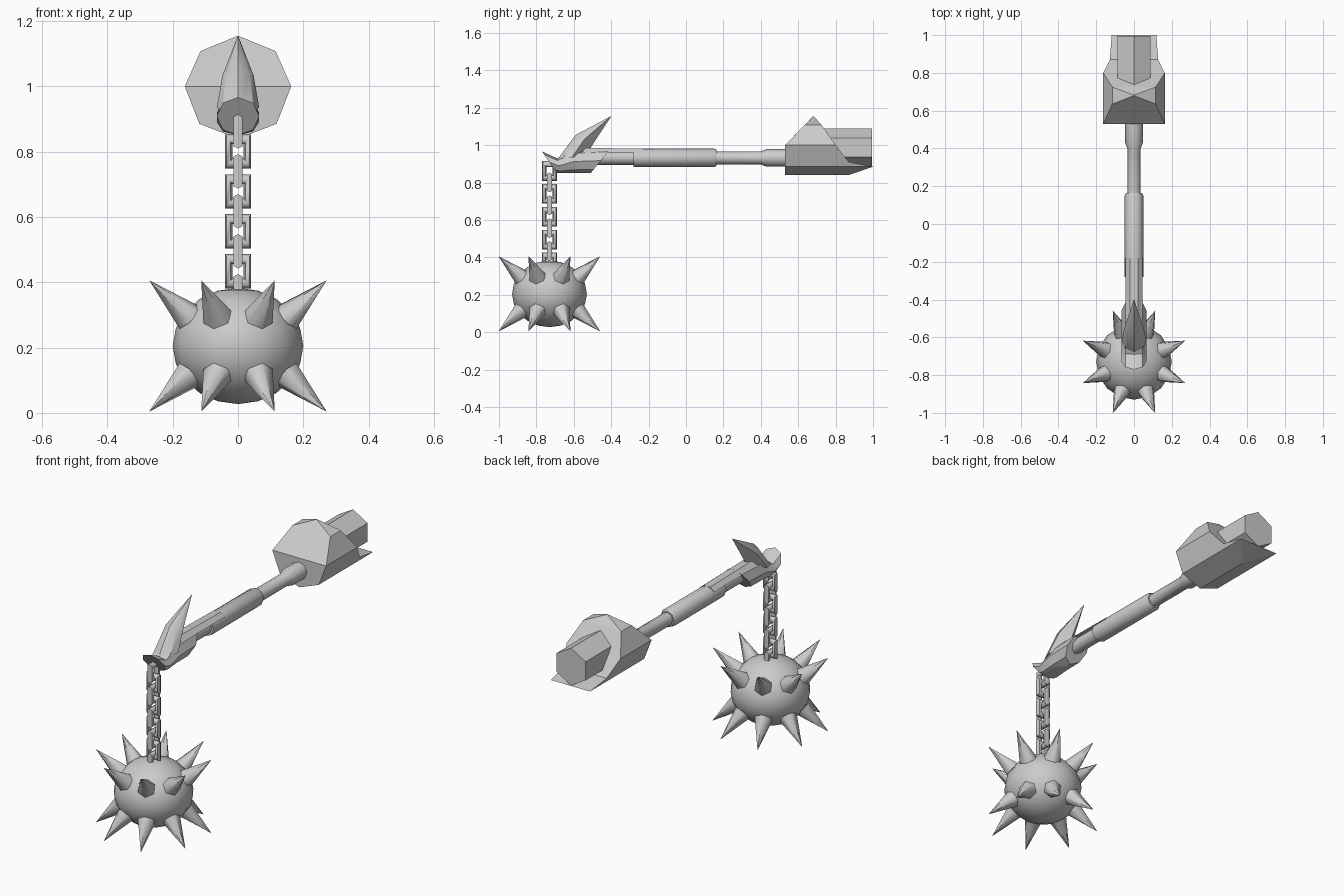
import bpy, bmesh, math
from mathutils import Vector, Matrix

if "Cube" in bpy.data.objects:
    bpy.data.objects.remove(bpy.data.objects["Cube"])

grey = bpy.data.materials.new("plain_grey")
grey.diffuse_color = (0.6, 0.6, 0.6, 1)
grey.use_nodes = True
grey.node_tree.nodes["Principled BSDF"].inputs["Base Color"].default_value = grey.diffuse_color


def finish(name, bm, smooth=None):
    bmesh.ops.recalc_face_normals(bm, faces=bm.faces[:])
    me = bpy.data.meshes.new(name)
    bm.to_mesh(me)
    bm.free()
    ob = bpy.data.objects.new(name, me)
    bpy.context.collection.objects.link(ob)
    me.materials.append(grey)
    if smooth:
        bpy.ops.object.select_all(action='DESELECT')
        ob.select_set(True)
        bpy.context.view_layer.objects.active = ob
        bpy.ops.object.shade_smooth_by_angle(angle=math.radians(smooth))
    return ob


def loft(name, rings, smooth=None):
    """Skin equal-length rings of points and cap both ends."""
    bm = bmesh.new()
    vs = [[bm.verts.new(p) for p in r] for r in rings]
    n = len(vs[0])
    for a, b in zip(vs, vs[1:]):
        for i in range(n):
            j = (i + 1) % n
            bm.faces.new((a[i], a[j], b[j], b[i]))
    bm.faces.new(vs[0])
    bm.faces.new(vs[-1])
    return finish(name, bm, smooth)


def ring(y, r, z, n=8):
    return [(r * math.sin(math.tau * i / n), y, z + r * math.cos(math.tau * i / n)) for i in range(n)]


BALL = Vector((0, -0.73, 0.205))

# Spiked ball
bm = bmesh.new()
bmesh.ops.create_uvsphere(bm, u_segments=16, v_segments=10, radius=0.2,
                          matrix=Matrix.Translation(BALL) @ Matrix.Diagonal((1, 1, 0.89, 1)))
finish("ball", bm, 40)

# Two rows of eight spikes
bm = bmesh.new()
for k in range(8):
    a = math.radians(22.5 + 45 * k)
    out = Vector((math.cos(a), math.sin(a), 0))
    for s in (1, -1):
        base = BALL + out * 0.163 + Vector((0, 0, 0.088 * s))
        tip = BALL + out * 0.293 + Vector((0, 0, 0.2 * s))
        d = tip - base
        m = Matrix.Translation((base + tip) / 2) @ d.to_track_quat('Z', 'Y').to_matrix().to_4x4()
        bmesh.ops.create_cone(bm, cap_ends=True, segments=6, radius1=0.047, radius2=0.0005,
                              depth=d.length, matrix=m)
finish("spikes", bm, 65)

# Chain of square links, alternately turned
bm = bmesh.new()
for k in range(9):
    z = 0.862 - 0.0612 * k
    R, r = 0.0405, 0.0165
    vs = []
    for i in range(4):
        a = math.radians(45 + 90 * i)
        row = []
        for j in range(6):
            b = math.tau * j / 6
            q = R + r * math.cos(b)
            u, w, t = q * math.cos(a), 1.3 * q * math.sin(a), r * math.sin(b)
            p = (t, u, w) if k % 2 == 0 else (u, t, w)
            row.append(bm.verts.new((p[0], -0.73 + p[1], z + p[2])))
        vs.append(row)
    for i in range(4):
        for j in range(6):
            A, B, J = vs[i], vs[(i + 1) % 4], (j + 1) % 6
            bm.faces.new((A[j], A[J], B[J], B[j]))
finish("chain", bm, 65)

# Handle: thin neck, thick grip, rod and flared collar
loft("neck", [ring(y, 0.037, 0.932) for y in (-0.6, -0.27)], 50)
loft("grip", [ring(y, r, 0.932) for y, r in
              ((-0.28, 0.049), (0.152, 0.049), (0.163, 0.043))], 50)
loft("rod", [ring(y, r, 0.932) for y, r in
             ((0.15, 0.035), (0.40, 0.035), (0.43, 0.047), (0.55, 0.047))], 50)
loft("top_strip", [[(-0.045, y, 0.96), (-0.02, y, z), (0.02, y, z), (0.045, y, 0.96)]
                   for y, z in ((-0.55, 0.986), (-0.18, 0.98))])


# Beak socket: slanted tube with a raised front lip
def slanted(yb, yt, zb, zt, w=0.065):
    pts = []
    for i in range(8):
        a = math.tau * i / 8
        t = (1 + math.cos(a)) / 2
        pts.append((w * math.sin(a), yb + (yt - yb) * t, zb + (zt - zb) * t))
    return pts


loft("socket", [slanted(-0.69, -0.77, 0.85, 0.967), slanted(-0.67, -0.69, 0.85, 0.93),
                slanted(-0.6, -0.6, 0.85, 0.975), slanted(-0.51, -0.40, 0.85, 0.985)], 40)


# Curved horn rising backwards from the socket
def horn_ring(yf, yb, zf, zb, w):
    m = (yf + yb) / 2
    zm = (zf + zb) / 2
    return [(0, yf, zf), (w * 0.75, yf * 0.65 + m * 0.35, zf * 0.65 + zm * 0.35), (w, m, zm), (0, yb, zb),
            (-w, m, zm), (-w * 0.75, yf * 0.65 + m * 0.35, zf * 0.65 + zm * 0.35)]


loft("horn", [horn_ring(-0.69, -0.53, 0.92, 0.95, 0.065), horn_ring(-0.59, -0.495, 1.055, 1.01, 0.048),
              horn_ring(-0.401, -0.40, 1.155, 1.154, 0.001)], 40)

# Hammer sleeve: octagon with sloped front top and a scooped rear (x, z, front y, rear y)
half = [(0.115, 1.108, 0.635, 0.725), (0.163, 1.0, 0.53, 0.80),
        (0.128, 0.91, 0.53, 0.87), (0.118, 0.885, 0.53, 1.0)]
prof = [(0, 1.155, 0.68, 0.682)] + half + [(0, 0.84, 0.53, 0.87)] + [(-x, z, f, b) for x, z, f, b in half[::-1]]
bm = bmesh.new()
F = [bm.verts.new((x, f, z)) for x, z, f, b in prof]
B = [bm.verts.new((x, b, z)) for x, z, f, b in prof]
for i in range(10):
    j = (i + 1) % 10
    bm.faces.new((F[i], F[j], B[j], B[i]))
bm.faces.new([F[i] for i in (8, 9, 0, 1, 2)])
bm.faces.new([F[i] for i in range(2, 9)])
bm.faces.new([B[i] for i in (9, 0, 1)])
for i in (1, 2, 3):
    bm.faces.new((B[10 - i], B[i], B[i + 1], B[9 - i]))
bm.faces.new([B[i] for i in (6, 4, 5)])
finish("hammer_sleeve", bm)

# Hexagonal hammer core
loft("hammer_core", [ring(y, 0.102, 0.987, 6) for y in (0.66, 0.995)])
